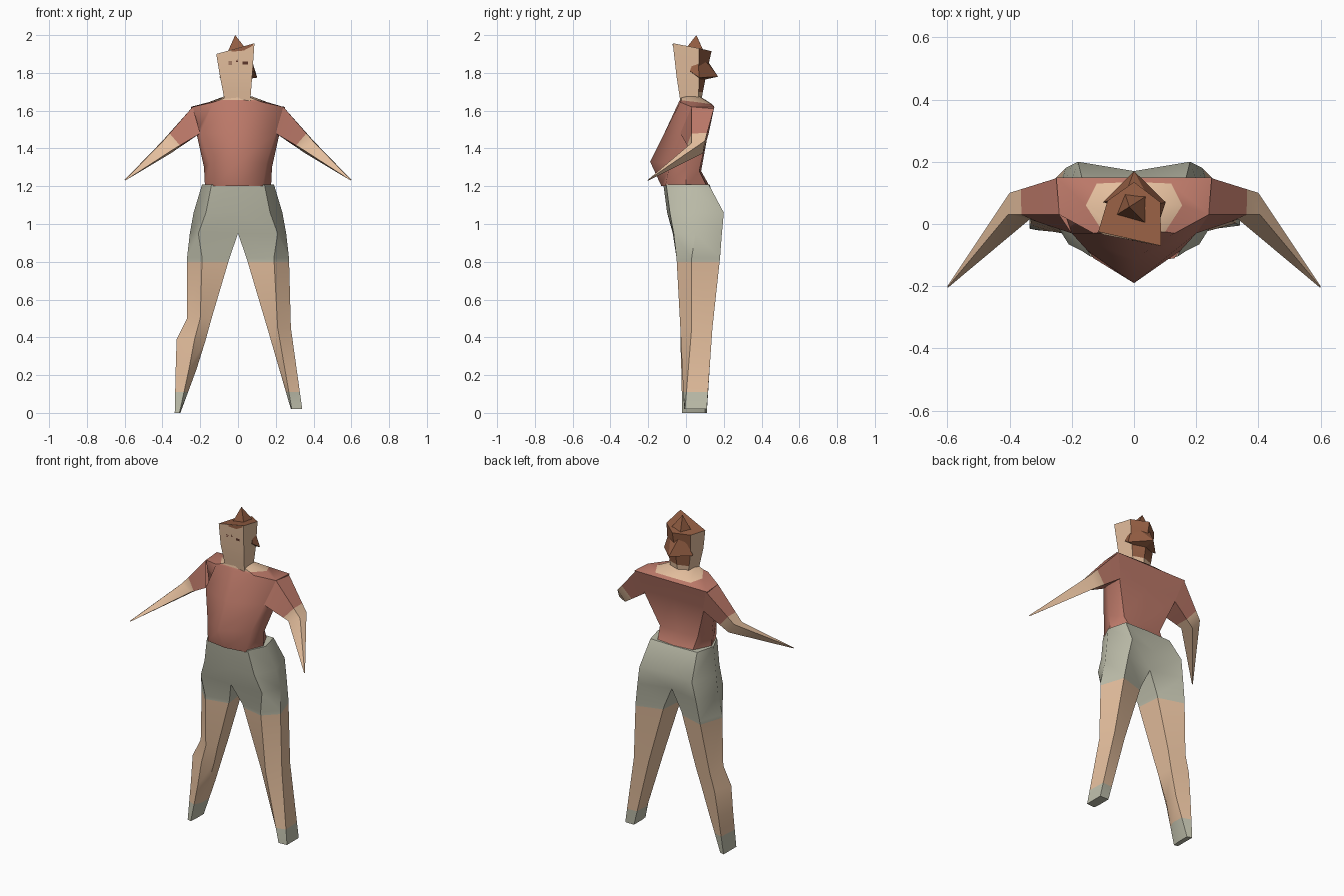
import bpy, bmesh, math
from mathutils import Vector
from mathutils.bvhtree import BVHTree

cube = bpy.data.objects.get("Cube")
if cube:
    bpy.data.objects.remove(cube, do_unlink=True)


def material(name, rgb):
    m = bpy.data.materials.new(name)
    m.use_nodes = True
    m.diffuse_color = (*rgb, 1)
    bsdf = m.node_tree.nodes["Principled BSDF"]
    bsdf.inputs["Base Color"].default_value = (*rgb, 1)
    bsdf.inputs["Roughness"].default_value = 0.9
    return m


SKIN = material("skin", (0.78, 0.52, 0.34))
SHIRT = material("brick red cloth", (0.50, 0.19, 0.14))
GREY = material("sage grey cloth", (0.52, 0.52, 0.41))
HAIR = material("brown hair", (0.29, 0.11, 0.055))
DARK = material("dark brown", (0.12, 0.04, 0.025))


def loft(bm, rings, start=True, end=True):
    """Join rings of equal length with faces and cap the ends."""
    rows = [[bm.verts.new(p) for p in r] for r in rings]
    n = len(rows[0])
    for a, b in zip(rows, rows[1:]):
        for i in range(n):
            j = (i + 1) % n
            bm.faces.new((a[i], a[j], b[j], b[i]))
    if start:
        bm.faces.new(rows[0])
    if end:
        bm.faces.new(rows[-1])


def whole(half):
    """Complete a half ring, given from front centre to back centre."""
    return half + [(-x, y, z) for x, y, z in reversed(half[1:-1])]


def level(z, pts):
    return [(x, y, z) for x, y in pts]


def cut(bm, point, normal):
    bmesh.ops.bisect_plane(bm, geom=bm.verts[:] + bm.edges[:] + bm.faces[:],
                           plane_co=point, plane_no=normal)


def finish(name, bm, mats, rule=None, angle=50):
    bmesh.ops.remove_doubles(bm, verts=bm.verts, dist=0.0005)
    bmesh.ops.recalc_face_normals(bm, faces=bm.faces)
    if rule:
        for f in bm.faces:
            f.material_index = rule(f.calc_center_median(), f.normal)
    me = bpy.data.meshes.new(name)
    bm.to_mesh(me)
    bm.free()
    ob = bpy.data.objects.new(name, me)
    bpy.context.collection.objects.link(ob)
    for m in mats:
        me.materials.append(m)
    if angle:
        bpy.ops.object.select_all(action='DESELECT')
        ob.select_set(True)
        bpy.context.view_layer.objects.active = ob
        bpy.ops.object.shade_smooth_by_angle(angle=math.radians(angle))
    return ob


def hull(name, points, mat):
    bm = bmesh.new()
    for p in points:
        bm.verts.new(p)
    bmesh.ops.convex_hull(bm, input=bm.verts[:])
    return finish(name, bm, [mat], angle=0)


# Shirt, with the pointed chest and broad shoulders
neckline = [(0, -.032, 1.657), (.10, -.025, 1.655), (.155, .06, 1.645), (.12, .13, 1.635), (0, .135, 1.637)]
bm = bmesh.new()
loft(bm, [whole(r) for r in (
    level(1.20, [(0, -.13), (.13, -.11), (.175, 0), (.12, .11), (0, .125)]),
    [(0, -.19, 1.33), (.15, -.085, 1.32), (.18, 0, 1.30), (.13, .07, 1.28), (0, .08, 1.28)],
    [(0, -.115, 1.48), (.20, -.03, 1.48), (.22, .03, 1.48), (.21, .12, 1.50), (0, .12, 1.50)],
    [(0, -.036, 1.65), (.13, -.03, 1.645), (.24, .03, 1.62), (.25, .15, 1.62), (0, .15, 1.62)],
    neckline)], start=False, end=False)
finish("shirt", bm, [SHIRT])

# Bare skin inside the neckline
bm = bmesh.new()
loft(bm, [whole(neckline), whole(level(1.675, [(0, -.03), (.05, -.025), (.075, .02), (.05, .07), (0, .075)]))],
     start=False)
finish("neck_base", bm, [SKIN])

# Arms tapering to a point, with short sleeves
slope = Vector((.76, 0, -.65))
sleeve_end = Vector((.345, .06, 1.46))
for side, name in ((1, "left_arm"), (-1, "right_arm")):
    rings = [[(.24, .15, 1.62), (.24, .03, 1.62), (.20, -.03, 1.48), (.20, .12, 1.48)],
             [(.40, .10, 1.44), (.405, .03, 1.43), (.335, .015, 1.40), (.355, .09, 1.375)],
             [(.60, -.20, 1.234), (.60, -.204, 1.232), (.597, -.204, 1.23), (.597, -.20, 1.23)]]
    bm = bmesh.new()
    loft(bm, [[(side * x, y, z) for x, y, z in r] for r in rings], start=False)
    normal = Vector((side * slope.x, 0, slope.z))
    point = Vector((side * sleeve_end.x, sleeve_end.y, sleeve_end.z))
    cut(bm, point, normal)
    finish(name, bm, [SHIRT, SKIN], lambda c, n: int((c - point).dot(normal) > 0))

# Hips and legs: shorts, bare legs and socks divided by height
hips = [level(1.21, [(0, -.12), (.14, -.105), (.19, 0), (.16, .12), (0, .125)]),
        level(1.06, [(0, -.10), (.17, -.085), (.235, .04), (.18, .20), (0, .17)]),
        level(.95, [(0, -.07), (.21, -.065), (.255, .05), (.20, .19), (0, .14)]),
        level(.82, [(.045, -.02), (.19, -.05), (.27, .03), (.22, .18), (.06, .13)])]
left_leg = [level(.45, [(.155, 0), (.21, -.03), (.28, .03), (.26, .14), (.17, .12)]),
            level(.02, [(.28, .02), (.285, -.01), (.34, -.005), (.34, .11), (.28, .11)])]
right_leg = [level(.50, [(.14, 0), (.20, -.03), (.27, .02), (.26, .14), (.15, .12)]),
             level(.39, [(.17, .01), (.23, -.03), (.325, .02), (.29, .135), (.18, .11)]),
             level(.23, [(.22, .02), (.26, -.025), (.33, .01), (.31, .125), (.225, .10)]),
             level(0, [(.305, .03), (.31, -.02), (.335, -.015), (.335, .11), (.305, .10)])]
bm = bmesh.new()
for side, lower in ((1, left_leg), (-1, right_leg)):
    loft(bm, [[(side * x, y, z) for x, y, z in r] for r in hips + lower])
inner = [f for f in bm.faces if all(abs(v.co.x) < .001 for v in f.verts)]
bmesh.ops.delete(bm, geom=inner, context='FACES')
for z in (.8, .11):
    cut(bm, (0, 0, z), (0, 0, 1))
finish("shorts_legs_and_socks", bm, [GREY, SKIN], lambda c, n: int(.11 < c.z < .8))

# Head widening upward to a tilted flat top; hair covers the back and top
bm = bmesh.new()
loft(bm, [level(1.65, [(-.07, -.025), (.065, -.03), (.06, .065), (0, .08), (-.06, .065)]),
          level(1.78, [(-.095, -.035), (.075, -.05), (.075, .07), (0, .105), (-.08, .07)]),
          [(-.115, -.025, 1.90), (.087, -.07, 1.957), (.085, .07, 1.93), (0, .135, 1.915), (-.085, .075, 1.90)]])
cut(bm, (0, 0, 1.70), (0, 0, 1))
tree = BVHTree.FromBMesh(bm)
finish("head", bm, [SKIN, HAIR],
       lambda c, n: int((n.y > .5 and c.z > 1.70) or n.z > .7), angle=30)

# Hair tuft on the crown and angular bun behind
hull("hair_tuft", [(-.055, .03, 1.91), (.04, .0, 1.93), (.04, .09, 1.92), (-.03, .10, 1.90), (-.015, .055, 2.0)], HAIR)
hull("hair_bun", [(.06, .06, 1.91), (-.03, .09, 1.90), (0, .17, 1.78), (.102, .07, 1.775),
                  (.085, .02, 1.81), (-.10, .07, 1.775), (0, .08, 1.76)], HAIR)


def face_plate(name, outline, mat):
    """Thin painted detail laid on the front of the head."""
    b = bmesh.new()
    verts = []
    for x, z in outline:
        hit = tree.ray_cast(Vector((x, -1, z)), Vector((0, 1, 0)))[0]
        verts.append(b.verts.new((x, (hit.y if hit else -.06) - .002, z)))
    b.faces.new(verts)
    finish(name, b, [mat], angle=0)


def box(x, z, w, h):
    return [(x - w, z - h), (x + w, z - h), (x + w, z + h), (x - w, z + h)]


# Eyes, brow mark and fringe
for i, dz in enumerate((-.005, .005)):
    face_plate(f"right_eye_line_{i}", box(-.042, 1.852 + dz, .009, .0022), DARK)
face_plate("left_eye", box(.038, 1.852, .014, .007), DARK)
face_plate("nose_mark", [(-.012, 1.857), (.002, 1.857), (-.005, 1.872)], DARK)
face_plate("fringe", [(-.035, 1.912), (.03, 1.918), (.08, 1.945), (.08, 1.953), (-.035, 1.921)], HAIR)
